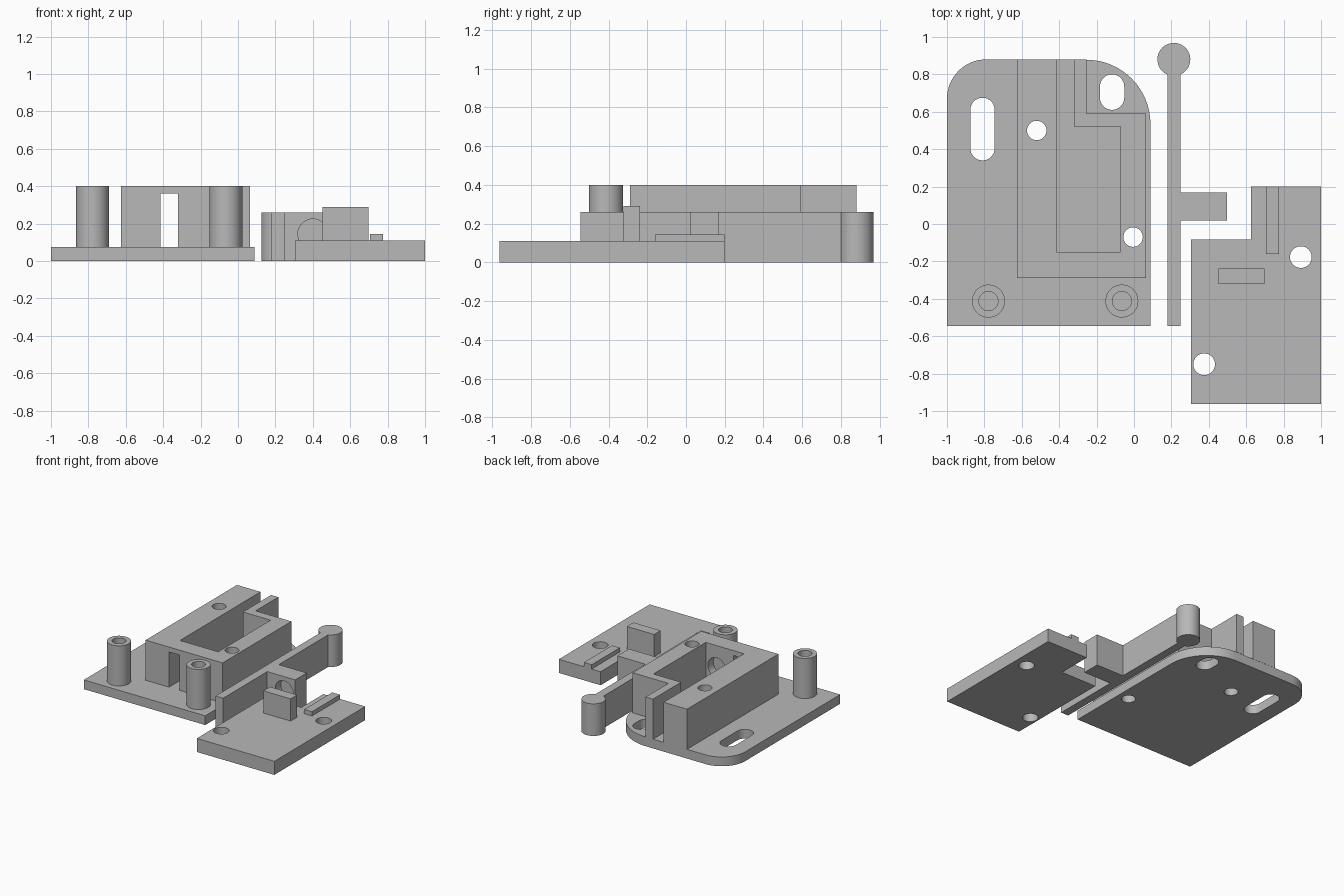
import bpy
import bmesh
from math import cos, sin, radians
from mathutils import Matrix

if "Cube" in bpy.data.objects:
    bpy.data.objects.remove(bpy.data.objects["Cube"])

grey = bpy.data.materials.new("plain grey")
grey.use_nodes = True
grey.diffuse_color = (0.48, 0.48, 0.48, 1)
grey.node_tree.nodes["Principled BSDF"].inputs["Base Color"].default_value = grey.diffuse_color


def arc(x, y, r, start, end, steps=16):
    """Points along an arc, angles in degrees."""
    angles = [radians(start + (end - start) * i / steps) for i in range(steps + 1)]
    return [(x + r * cos(a), y + r * sin(a)) for a in angles]


def circle(x, y, r):
    return arc(x, y, r, 0, 360, 48)[:-1]


def rect(x0, x1, y0, y1):
    return [(x0, y0), (x1, y0), (x1, y1), (x0, y1)]


def slot(x, y0, y1, r):
    return arc(x, y1 - r, r, 0, 180) + arc(x, y0 + r, r, 180, 360)


def prism(name, outline, z0, z1):
    """Extrude a flat outline between two heights."""
    bm = bmesh.new()
    face = bm.faces.new([bm.verts.new((x, y, z0)) for x, y in outline])
    top = bmesh.ops.extrude_face_region(bm, geom=[face])["geom"]
    verts = [v for v in top if isinstance(v, bmesh.types.BMVert)]
    bmesh.ops.translate(bm, verts=verts, vec=(0, 0, z1 - z0))
    bmesh.ops.recalc_face_normals(bm, faces=bm.faces)
    mesh = bpy.data.meshes.new(name)
    bm.to_mesh(mesh)
    bm.free()
    mesh.materials.append(grey)
    obj = bpy.data.objects.new(name, mesh)
    bpy.context.collection.objects.link(obj)
    return obj


def bore_y(x, z, r, y0, y1):
    """Round cutter lying along y."""
    cutter = prism("bore_cutter", circle(x, -z, r), y0, y1)
    cutter.data.transform(Matrix(((1, 0, 0, 0), (0, 0, 1, 0), (0, -1, 0, 0), (0, 0, 0, 1))))
    return cutter


def modify(obj, kind, others):
    """Join to or cut from a part, then bake the result."""
    for other in others:
        mod = obj.modifiers.new(kind, "BOOLEAN")
        mod.operation = kind
        mod.solver = "EXACT"
        mod.object = other
    bpy.context.view_layer.update()
    result = obj.evaluated_get(bpy.context.evaluated_depsgraph_get())
    baked = bpy.data.meshes.new_from_object(result)
    obj.modifiers.clear()
    obj.data = baked
    for other in others:
        bpy.data.objects.remove(other)


def hole(outline, z0=-0.1, z1=0.6):
    return prism("hole_cutter", outline, z0, z1)


PLATE = 0.075
TOP = 0.4
SCREWS = [(-0.52, 0.5), (-0.005, -0.07)]

# Base plate with rounded back corners, slots and screw holes
outline = [(-1, -0.545), (0.088, -0.545)]
outline += arc(-0.255, 0.535, 0.343, 0, 90) + arc(-0.79, 0.67, 0.21, 90, 180)
base = prism("base_plate", outline, 0, PLATE)
modify(base, "DIFFERENCE",
       [hole(slot(-0.81, 0.34, 0.675, 0.065)), hole(slot(-0.117, 0.61, 0.8, 0.065))]
       + [hole(circle(x, y, 0.052)) for x, y in SCREWS])

# Housing wall around the pocket and the sliding channel
housing = prism("housing", [
    (-0.625, -0.29), (0.065, -0.29), (0.065, 0.59), (-0.255, 0.59),
    (-0.255, 0.88), (-0.32, 0.88), (-0.32, 0.52), (-0.072, 0.52),
    (-0.072, -0.15), (-0.415, -0.15), (-0.415, 0.88), (-0.625, 0.88)], PLATE, TOP)
modify(housing, "DIFFERENCE",
       [hole(rect(-0.415, -0.32, -0.4, -0.1), 0, 0.36),
        bore_y(-0.17, 0.22, 0.08, -0.22, -0.1)]
       + [hole(circle(x, y, 0.052)) for x, y in SCREWS])

# Hollow screw posts
for side, x in (("right", -0.778), ("left", -0.065)):
    post = prism(side + "_post", circle(x, -0.412, 0.088), PLATE, TOP)
    modify(post, "DIFFERENCE", [hole(circle(x, -0.412, 0.051), PLATE + 0.002)])

# Slider with a round end knob and a tab holding the spring seat
slider = prism("slider", rect(0.18, 0.248, -0.545, 0.86), 0, 0.26)
modify(slider, "UNION", [prism("knob", circle(0.213, 0.88, 0.088), 0, 0.26),
                         prism("tab", rect(0.22, 0.498, 0.02, 0.168), 0, 0.26)])
modify(slider, "DIFFERENCE", [bore_y(0.4, 0.145, 0.08, -0.1, 0.09)])

# Cover plate with two holes, a stop block and a guide rib
cover = prism("cover_plate", [(0.305, -0.963), (1, -0.963), (1, 0.2), (0.625, 0.2),
                              (0.625, -0.083), (0.305, -0.083)], 0, 0.11)
modify(cover, "DIFFERENCE", [hole(circle(0.892, -0.177, 0.058)),
                             hole(circle(0.375, -0.75, 0.058))])
prism("stop_block", rect(0.452, 0.697, -0.322, -0.238), 0.11, 0.29)
prism("guide_rib", rect(0.705, 0.775, -0.16, 0.2), 0.11, 0.145)

# Smooth the round walls, keep the edges sharp
bpy.ops.object.select_all(action="DESELECT")
for obj in bpy.context.collection.objects:
    if obj.type == "MESH":
        obj.select_set(True)
        bpy.context.view_layer.objects.active = obj
bpy.ops.object.shade_smooth_by_angle(angle=radians(30))
